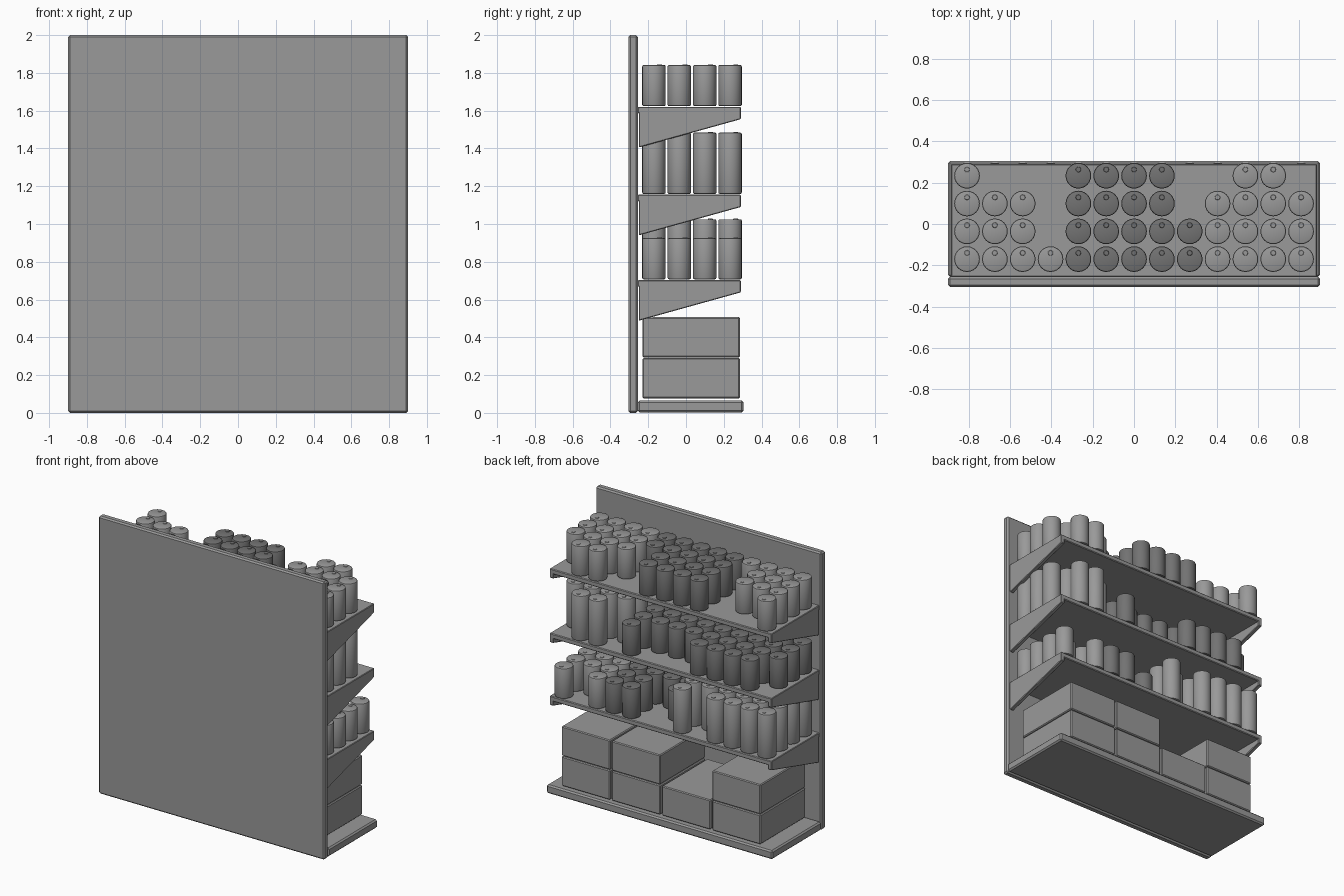
import bpy
import bmesh

if "Cube" in bpy.data.objects:
    bpy.data.objects.remove(bpy.data.objects["Cube"])


def material(name, value):
    mat = bpy.data.materials.new(name)
    mat.use_nodes = True
    colour = (value, value, value, 1)
    mat.diffuse_color = colour
    mat.node_tree.nodes["Principled BSDF"].inputs["Base Color"].default_value = colour
    return mat


GREY = material("mid grey", 0.32)
DARK = material("dark grey", 0.17)


def add_object(name, mesh, mat=None, location=(0, 0, 0)):
    obj = bpy.data.objects.new(name, mesh)
    obj.location = location
    if mat:
        mesh.materials.append(mat)
    bpy.context.collection.objects.link(obj)
    return obj


def bevel(obj, width, segments=1):
    mod = obj.modifiers.new("edge", "BEVEL")
    mod.width = width
    mod.segments = segments


def prism(name, outline, x0, x1, edge):
    """Extrude a side outline of (y, z) points from x0 to x1."""
    bm = bmesh.new()
    face = bm.faces.new([bm.verts.new((x0, y, z)) for y, z in outline])
    moved = bmesh.ops.extrude_face_region(bm, geom=[face])["geom"]
    verts = [v for v in moved if isinstance(v, bmesh.types.BMVert)]
    bmesh.ops.translate(bm, verts=verts, vec=(x1 - x0, 0, 0))
    bmesh.ops.recalc_face_normals(bm, faces=bm.faces)
    mesh = bpy.data.meshes.new(name)
    bm.to_mesh(mesh)
    bm.free()
    obj = add_object(name, mesh, GREY)
    bevel(obj, edge)
    return obj


def box(name, x, y, z, edge):
    outline = [(y[0], z[0]), (y[1], z[0]), (y[1], z[1]), (y[0], z[1])]
    return prism(name, outline, x[0], x[1], edge)


def can_mesh(name, height, mat, radius=0.062, rim=0.008):
    """Rounded can with a small pull tab on the lid."""
    bm = bmesh.new()
    bmesh.ops.create_cone(bm, cap_ends=True, segments=24, radius1=radius,
                          radius2=radius, depth=height)
    bmesh.ops.translate(bm, verts=bm.verts, vec=(0, 0, height / 2))
    rims = [e for e in bm.edges if abs(e.verts[0].co.z - e.verts[1].co.z) < 0.001]
    bmesh.ops.bevel(bm, geom=rims, offset=rim, segments=2, profile=0.5,
                    affect="EDGES")
    tab = bmesh.ops.create_cone(bm, cap_ends=True, segments=8, radius1=0.014,
                                radius2=0.012, depth=0.004)["verts"]
    bmesh.ops.translate(bm, verts=tab, vec=(0, 0.03, height + 0.001))
    for face in bm.faces:
        face.smooth = True
    for edge in bm.edges:
        if len(edge.link_faces) == 2 and edge.calc_face_angle() > 0.7:
            edge.smooth = False
    mesh = bpy.data.meshes.new(name)
    bm.to_mesh(mesh)
    bm.free()
    mesh.materials.append(mat)
    return mesh


# Upright panel and floor plinth
box("back_panel", (-0.9, 0.9), (-0.305, -0.255), (0, 2), 0.01)
box("base_plinth", (-0.9, 0.9), (-0.256, 0.305), (0.003, 0.065), 0.01)

# Shelves with a tapered bracket at each end
SHELVES = {"lower": 0.703, "middle": 1.155, "upper": 1.62}
for label, top in SHELVES.items():
    box(label + "_shelf", (-0.885, 0.885), (-0.256, 0.29), (top - 0.035, top), 0.005)
    taper = [(-0.25, top), (-0.25, top - 0.215), (0.29, top - 0.065), (0.29, top)]
    for side, sign in (("left", 1), ("right", -1)):
        prism(label + "_bracket_" + side, taper, sign * 0.885, sign * 0.855, 0.004)

# Stacked cartons on the plinth, from left to right
for column, layers in enumerate((2, 2, 1, 2)):
    centre = 0.6 - 0.4 * column
    for layer in range(layers):
        low = 0.077 + 0.217 * layer
        box("carton", (centre - 0.193, centre + 0.193), (-0.23, 0.285),
            (low, low + 0.213), 0.006)

# Cans: columns run from right to left, each digit is the row count
short_light = can_mesh("short_light_can", 0.218, GREY)
short_dark = can_mesh("short_dark_can", 0.218, DARK)
tall_light = can_mesh("tall_light_can", 0.325, GREY)
tall_lower = can_mesh("tall_lower_can", 0.318, GREY)
STOCK = {
    "upper": [(short_light, "4331"), (short_dark, "44442"), (short_light, "3443")],
    "middle": [(short_dark, "344443334"), (tall_light, "3443")],
    "lower": [(tall_lower, "444434"), (short_dark, "3244"), (short_light, "434")],
}
for label, groups in STOCK.items():
    column = 0
    for mesh, counts in groups:
        for count in counts:
            for row in range(int(count)):
                place = (-0.808 + 0.1347 * column, -0.17 + 0.1345 * row,
                         SHELVES[label] + 0.004)
                add_object(label + "_can", mesh, None, place)
            column += 1
